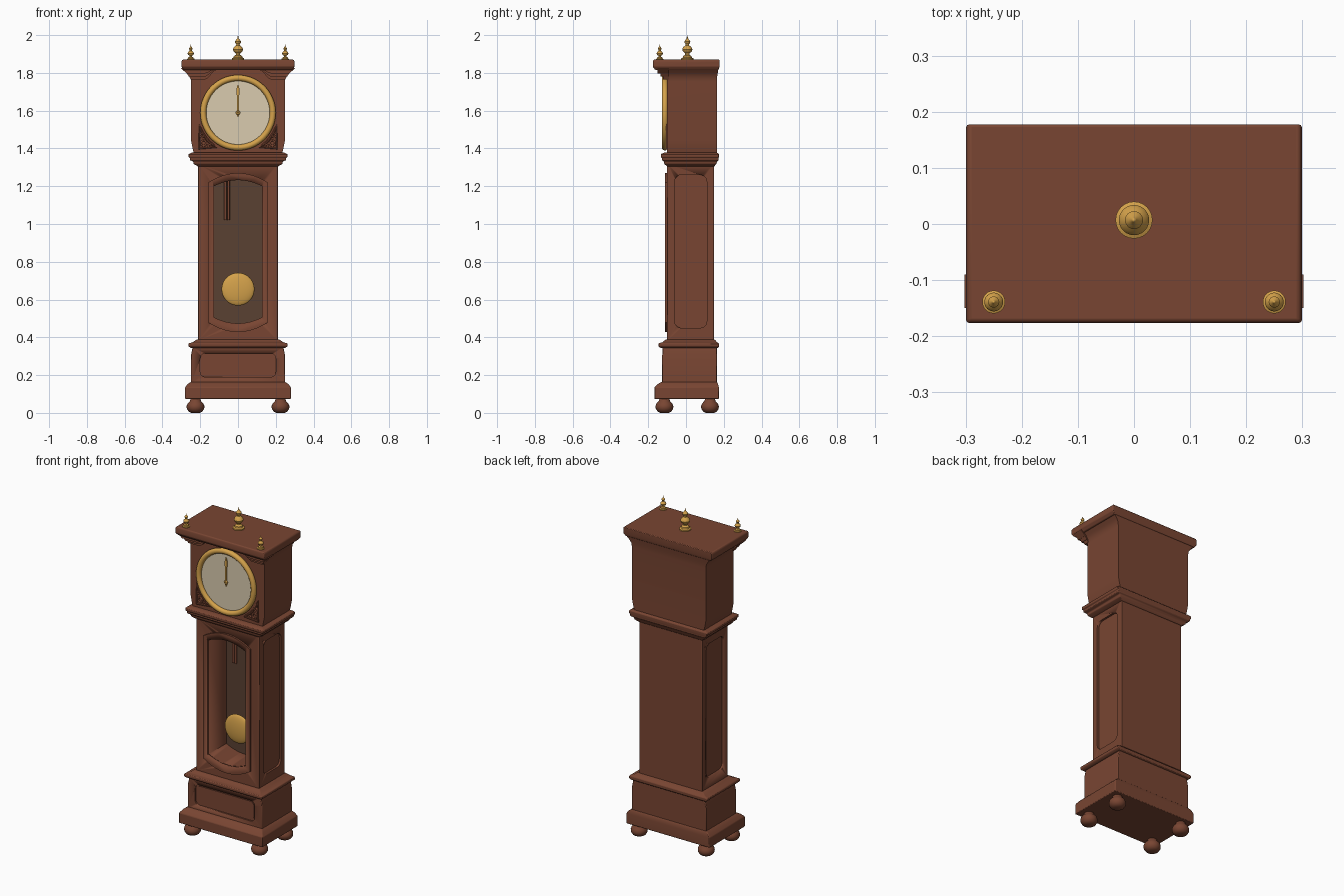
import bpy, bmesh, math
from mathutils import Matrix

cube = bpy.data.objects.get("Cube")
if cube:
    bpy.data.objects.remove(cube)


def material(name, rgb):
    m = bpy.data.materials.new(name)
    m.use_nodes = True
    color = (*rgb, 1)
    m.diffuse_color = color
    m.node_tree.nodes["Principled BSDF"].inputs["Base Color"].default_value = color
    return m


WOOD = material("mahogany", (0.19, 0.06, 0.032))
DARK = material("dark_interior", (0.1, 0.053, 0.032))
GOLD = material("brass", (0.66, 0.36, 0.07))
CREAM = material("cream_dial", (0.7, 0.6, 0.43))


def activate(ob):
    bpy.ops.object.select_all(action='DESELECT')
    ob.select_set(True)
    bpy.context.view_layer.objects.active = ob


def finish(ob, name, mat):
    ob.name = name
    ob.data.materials.clear()
    ob.data.materials.append(mat)
    activate(ob)
    bpy.ops.object.shade_smooth_by_angle(angle=math.radians(35))
    return ob


def from_bmesh(bm, name, mat):
    bmesh.ops.recalc_face_normals(bm, faces=bm.faces)
    me = bpy.data.meshes.new(name)
    bm.to_mesh(me)
    bm.free()
    ob = bpy.data.objects.new(name, me)
    bpy.context.collection.objects.link(ob)
    return finish(ob, name, mat)


def apply(ob, mod):
    activate(ob)
    bpy.ops.object.modifier_apply(modifier=mod.name)


def stack(name, rings, bevel=0.004):
    """Rectangular rings (z, half width, front, back) joined upward."""
    bm = bmesh.new()
    loops = [[bm.verts.new(p) for p in ((-w, f, z), (w, f, z), (w, b, z), (-w, b, z))]
             for z, w, f, b in rings]
    for lo, hi in zip(loops, loops[1:]):
        for i in range(4):
            j = (i + 1) % 4
            bm.faces.new((lo[i], lo[j], hi[j], hi[i]))
    bm.faces.new(loops[0])
    bm.faces.new(loops[-1])
    ob = from_bmesh(bm, name, WOOD)
    if bevel:
        mod = ob.modifiers.new("soft_edges", 'BEVEL')
        mod.width, mod.segments = bevel, 2
        mod.limit_method = 'ANGLE'
        apply(ob, mod)
    return ob


def prism(name, outline, start, end, mat=WOOD, axis='Y'):
    """Outline of (across, height) extruded along one axis."""
    bm = bmesh.new()
    place = (lambda u, d, v: (u, d, v)) if axis == 'Y' else (lambda u, d, v: (d, u, v))
    a = [bm.verts.new(place(u, start, v)) for u, v in outline]
    b = [bm.verts.new(place(u, end, v)) for u, v in outline]
    bm.faces.new(a)
    bm.faces.new(b)
    for i in range(len(a)):
        j = (i + 1) % len(a)
        bm.faces.new((a[i], a[j], b[j], b[i]))
    return from_bmesh(bm, name, mat)


def cut(ob, cutter):
    mod = ob.modifiers.new("cut", 'BOOLEAN')
    mod.operation, mod.solver, mod.object = 'DIFFERENCE', 'EXACT', cutter
    apply(ob, mod)
    bpy.data.objects.remove(cutter)


def lathe(name, profile, mat, location, size=1, steps=24):
    bm = bmesh.new()
    vs = [bm.verts.new((r, 0, z)) for r, z in profile]
    es = [bm.edges.new(p) for p in zip(vs, vs[1:])]
    bmesh.ops.spin(bm, geom=vs + es, cent=(0, 0, 0), axis=(0, 0, 1),
                   angle=math.tau, steps=steps)
    bmesh.ops.remove_doubles(bm, verts=bm.verts, dist=1e-5)
    bmesh.ops.transform(bm, matrix=Matrix.Translation(location) @ Matrix.Scale(size, 4),
                        verts=bm.verts)
    return from_bmesh(bm, name, mat)


def rounded(u0, u1, v0, v1, r, n=6):
    corners = ((u1 - r, v1 - r), (u0 + r, v1 - r), (u0 + r, v0 + r), (u1 - r, v0 + r))
    return [(cu + r * math.cos(t), cv + r * math.sin(t))
            for k, (cu, cv) in enumerate(corners)
            for t in [(k + i / n) * math.pi / 2 for i in range(n + 1)]]


def arched(w, low, high, rise, n=16):
    """Panel outline bowed at the top and at the bottom."""
    steps = [1 - 2 * i / n for i in range(n + 1)]
    return ([(w * t, high - rise * t * t) for t in steps]
            + [(-w * t, low + rise * t * t) for t in steps])


def torus(name, major, minor, location, mat, segments=64):
    bpy.ops.mesh.primitive_torus_add(major_radius=major, minor_radius=minor,
                                     major_segments=segments, minor_segments=12,
                                     location=location, rotation=(math.pi / 2, 0, 0))
    return finish(bpy.context.object, name, mat)


# Bun feet
bun = [(0, 0), (0.022, 0), (0.037, 0.008), (0.046, 0.022), (0.047, 0.036),
       (0.042, 0.05), (0.03, 0.062), (0.025, 0.078), (0, 0.078)]
for side, x in (("right", -0.225), ("left", 0.225)):
    for end, y in (("front", -0.114), ("back", 0.127)):
        lathe(f"{end}_{side}_foot", bun, WOOD, (x, y, 0))

# Plinth and lower box with its sunken panel
stack("plinth", [(0.073, 0.28, -0.167, 0.174), (0.135, 0.28, -0.167, 0.174),
                 (0.152, 0.267, -0.15, 0.17), (0.164, 0.25, -0.13, 0.163)])
box = stack("lower_box", [(0.155, 0.25, -0.126, 0.163), (0.3, 0.25, -0.126, 0.163),
                          (0.35, 0.24, -0.124, 0.163)])
cut(box, prism("cutter", rounded(-0.2, 0.2, 0.19, 0.315, 0.028), -0.3, -0.117))
prism("lower_panel", rounded(-0.192, 0.192, 0.198, 0.307, 0.025), -0.121, -0.11)
stack("lower_moulding", [(0.344, 0.25, -0.135, 0.172), (0.352, 0.262, -0.146, 0.174),
                         (0.368, 0.262, -0.146, 0.174), (0.374, 0.24, -0.125, 0.165),
                         (0.388, 0.22, -0.108, 0.152)])

# Trunk with pendulum cavity and side panels
trunk = stack("trunk", [(0.38, 0.212, -0.1, 0.148), (1.32, 0.212, -0.1, 0.148)])
window = arched(0.127, 0.474, 1.232, 0.032)
cut(trunk, prism("cutter", window, -0.3, 0.075))
for s in (-1, 1):
    cut(trunk, prism("cutter", rounded(-0.06, 0.11, 0.45, 1.26, 0.035),
                     s * 0.2, s * 0.4, axis='X'))
prism("cavity_back", window, 0.069, 0.0755, DARK)
door = prism("trunk_door", arched(0.157, 0.428, 1.27, 0.05), -0.111, -0.098)
cut(door, prism("cutter", window, -0.3, 0.3))

# Pendulum bob and hanging tubes
bpy.ops.mesh.primitive_uv_sphere_add(segments=48, ring_count=16, location=(0, 0, 0.655),
                                     rotation=(math.pi / 2, 0, 0))
bob = bpy.context.object
bob.scale = (0.087, 0.087, 0.02)
finish(bob, "pendulum_bob", GOLD)
for x in (-0.067, -0.05):
    lathe("hanging_tube", [(0, 0), (0.007, 0), (0.007, 0.21), (0, 0.21)], WOOD,
          (x, 0.05, 1.02), steps=12)

# Moulding between trunk and hood
stack("upper_moulding", [(1.305, 0.212, -0.1, 0.15), (1.318, 0.235, -0.115, 0.16),
                         (1.332, 0.238, -0.118, 0.165), (1.338, 0.255, -0.128, 0.173),
                         (1.35, 0.255, -0.128, 0.173), (1.354, 0.262, -0.133, 0.174),
                         (1.37, 0.262, -0.133, 0.174), (1.378, 0.245, -0.115, 0.165)],
      bevel=0.003)

# Hood with coved sides and back, then the top board
F = -0.1
stack("hood", [(1.37, 0.233, F, 0.163), (1.4, 0.24, F, 0.163), (1.44, 0.248, F, 0.163),
               (1.755, 0.248, F, 0.163), (1.78, 0.252, F, 0.165), (1.8, 0.264, F, 0.168),
               (1.825, 0.288, F, 0.172)], bevel=0)
stack("top_board", [(1.815, 0.287, -0.162, 0.172), (1.832, 0.299, -0.176, 0.177),
                    (1.862, 0.299, -0.176, 0.177), (1.87, 0.294, -0.172, 0.177)])


# Arched cornice in three stepped layers over the dial
def cornice(half, low, flat, peak):
    n = 10
    ogee = []
    for i in range(n + 1):
        t = i / n
        ogee.append((flat - 0.07 * t, low + (peak - low) * (1 - math.cos(math.pi * t)) / 2))
    right_half = [(half + 0.03, 1.825), (half, low)] + ogee
    return right_half + [(-x, z) for x, z in reversed(right_half)]


for half, low, peak, front in ((0.25, 1.764, 1.815, -0.122), (0.26, 1.78, 1.82, -0.136),
                               (0.272, 1.797, 1.823, -0.15)):
    prism("arched_cornice", cornice(half, low, 0.18, peak), front, F + 0.01)

# Dial, bezel and hands
Z = 1.589
disc = [(0.178 * math.cos(i * math.tau / 64), Z + 0.178 * math.sin(i * math.tau / 64))
        for i in range(64)]
prism("dial", disc, -0.109, F + 0.01, CREAM)
torus("bezel", 0.184, 0.016, (0, -0.112, Z), GOLD)
hand = [(0, -0.026), (0.007, -0.012), (0.004, 0), (0.004, 0.085), (0.008, 0.1),
        (0.008, 0.125), (0.002, 0.148)]
prism("clock_hands", [(x, Z + z) for x, z in hand] + [(-x, Z + z) for x, z in hand[:0:-1]],
      -0.117, -0.112, GOLD)
torus("hand_hub", 0.007, 0.005, (0, -0.116, Z), GOLD, 20)

# Carved fretwork in the lower corners of the hood front
for s in (-1, 1):
    pts = [(0.216 * math.cos(t), Z + 0.216 * math.sin(t))
           for t in [math.radians(-18 - 5 * i) for i in range(9)]] + [(0.205, 1.4)]
    cu = bpy.data.curves.new("fretwork", 'CURVE')
    cu.dimensions, cu.bevel_depth, cu.bevel_resolution = '3D', 0.007, 2
    sp = cu.splines.new('POLY')
    sp.points.add(len(pts) - 1)
    for p, (x, z) in zip(sp.points, pts):
        p.co = (s * x, F, z, 1)
    sp.use_cyclic_u = True
    ob = bpy.data.objects.new("fretwork", cu)
    bpy.context.collection.objects.link(ob)
    activate(ob)
    bpy.ops.object.convert(target='MESH')
    finish(bpy.context.object, "corner_fretwork", WOOD)
    for x, z, r in ((0.182, 1.428, 0.014), (0.192, 1.468, 0.009), (0.15, 1.412, 0.008)):
        torus("fretwork_scroll", r, 0.005, (s * x, F, z), WOOD, 20)

# Turned finials
finial = [(0, 0), (0.033, 0), (0.033, 0.008), (0.024, 0.012), (0.022, 0.02), (0.011, 0.027),
          (0.012, 0.035), (0.024, 0.045), (0.027, 0.055), (0.022, 0.067), (0.01, 0.077),
          (0.009, 0.083), (0.015, 0.09), (0.016, 0.097), (0.01, 0.106), (0.004, 0.113),
          (0, 0.131)]
lathe("centre_finial", finial, GOLD, (0, 0.007, 1.869))
for s in (-1, 1):
    lathe("corner_finial", finial, GOLD, (s * 0.25, -0.139, 1.869), 0.62)
